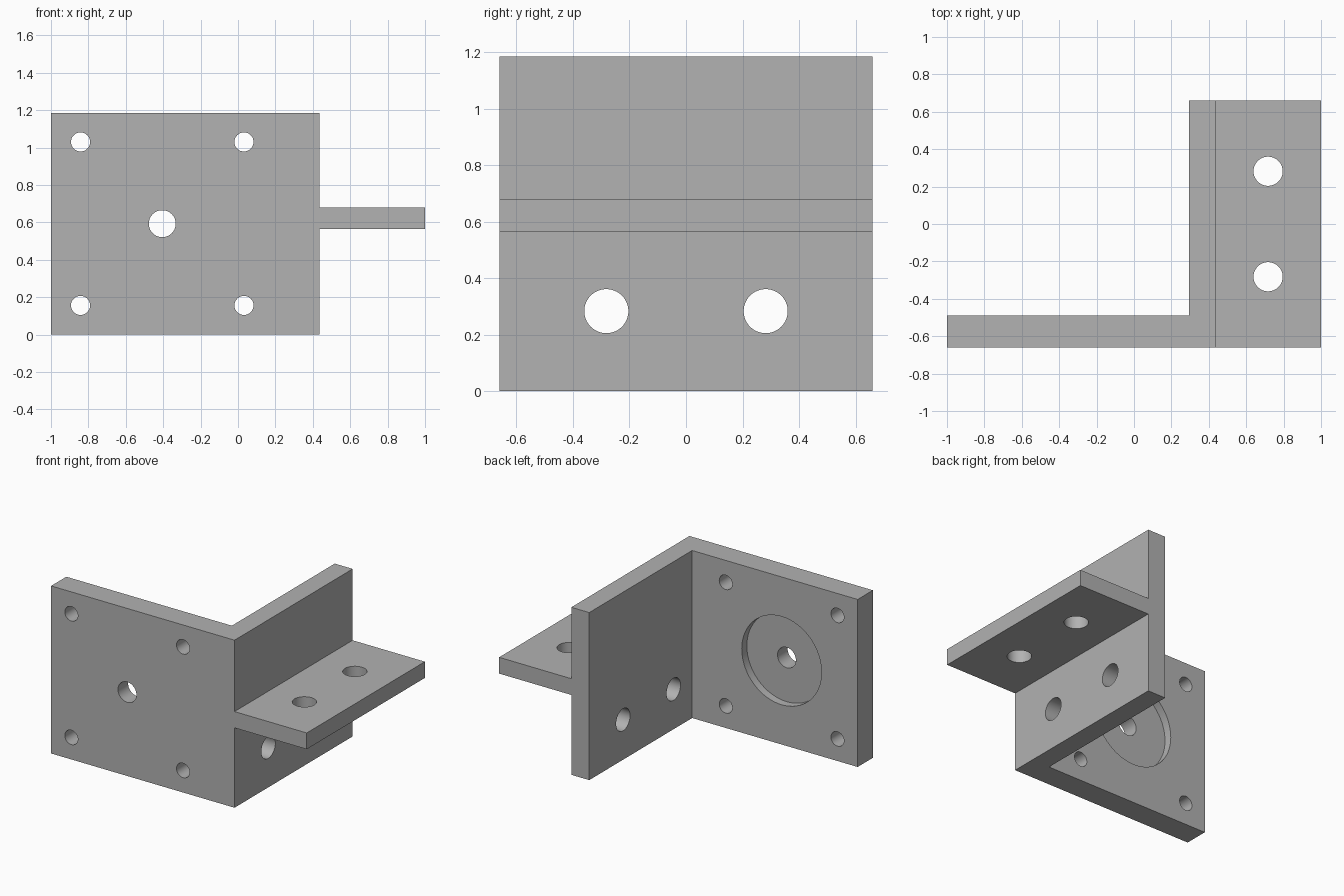
import bpy, bmesh, math
from mathutils import Matrix, Vector

cube = bpy.data.objects.get("Cube")
if cube:
    bpy.data.objects.remove(cube, do_unlink=True)

# Overall layout of the bracket
LEFT, CORNER, RIGHT = -1.0, 0.435, 1.0
FRONT, BACK = -0.66, 0.66
HEIGHT = 1.185
PLATE_BACK = -0.49      # rear face of the front plate
SIDE_INNER = 0.295      # inner face of the side plate
SHELF_LOW, SHELF_HIGH = 0.565, 0.68

grey = bpy.data.materials.new("grey_metal")
grey.use_nodes = True
colour = (0.445, 0.445, 0.445, 1)
grey.diffuse_color = colour
grey.node_tree.nodes["Principled BSDF"].inputs["Base Color"].default_value = colour


def make_object(name, bm):
    bmesh.ops.recalc_face_normals(bm, faces=bm.faces)
    mesh = bpy.data.meshes.new(name)
    bm.to_mesh(mesh)
    bm.free()
    mesh.materials.append(grey)
    obj = bpy.data.objects.new(name, mesh)
    bpy.context.collection.objects.link(obj)
    return obj


def prism(name, outline, low, high):
    """Extrude an outline in the ground plane from low to high."""
    bm = bmesh.new()
    face = bm.faces.new([bm.verts.new((x, y, low)) for x, y in outline])
    result = bmesh.ops.extrude_face_region(bm, geom=[face])
    verts = [v for v in result["geom"] if isinstance(v, bmesh.types.BMVert)]
    bmesh.ops.translate(bm, verts=verts, vec=(0, 0, high - low))
    return make_object(name, bm)


def drill(name, centre, axis, radius, depth=0.5):
    """Cylinder cutter centred on a point and running along an axis."""
    bm = bmesh.new()
    turn = Vector(axis).to_track_quat("Z", "Y").to_matrix().to_4x4()
    bmesh.ops.create_cone(bm, cap_ends=True, segments=64, radius1=radius,
                          radius2=radius, depth=depth,
                          matrix=Matrix.Translation(centre) @ turn)
    obj = make_object(name, bm)
    obj.hide_render = True
    return obj


def combine(target, tool, operation):
    """Apply a boolean and remove the tool object."""
    mod = target.modifiers.new(operation, "BOOLEAN")
    mod.operation = operation
    mod.solver = "EXACT"
    mod.object = tool
    bpy.context.view_layer.objects.active = target
    bpy.ops.object.modifier_apply(modifier=mod.name)
    bpy.data.objects.remove(tool, do_unlink=True)


# Front plate and side plate as one L section
bracket = prism("angle_bracket", [
    (LEFT, FRONT), (CORNER, FRONT), (CORNER, BACK),
    (SIDE_INNER, BACK), (SIDE_INNER, PLATE_BACK), (LEFT, PLATE_BACK),
], 0, HEIGHT)

# Shelf flange on the outside of the side plate
inside = (SIDE_INNER + CORNER) / 2
shelf = prism("shelf", [(inside, FRONT), (RIGHT, FRONT),
                        (RIGHT, BACK), (inside, BACK)], SHELF_LOW, SHELF_HIGH)
combine(bracket, shelf, "UNION")

# Round recess in the rear of the front plate, with a shaft hole through it
mid_x, mid_z = -0.405, 0.593
cutters = [
    drill("recess_cutter", (mid_x, PLATE_BACK, mid_z), (0, 1, 0), 0.312, 0.114),
    drill("shaft_cutter", (mid_x, FRONT, mid_z), (0, 1, 0), 0.072),
]

# Corner screw holes, and paired holes in the side plate and shelf
for s in (-1, 1):
    for t in (-1, 1):
        cutters.append(drill("screw_cutter",
                             (mid_x + s * 0.437, FRONT, mid_z + t * 0.437),
                             (0, 1, 0), 0.051))
    cutters.append(drill("side_cutter", (inside, s * 0.282, 0.283), (1, 0, 0), 0.078))
    cutters.append(drill("shelf_cutter", (0.717, s * 0.282, 0.62), (0, 0, 1), 0.078))

for cutter in cutters:
    combine(bracket, cutter, "DIFFERENCE")

# Smooth hole walls, sharp plate edges
bpy.ops.object.select_all(action="DESELECT")
bracket.select_set(True)
bpy.context.view_layer.objects.active = bracket
bpy.ops.object.shade_smooth_by_angle(angle=math.radians(30))
